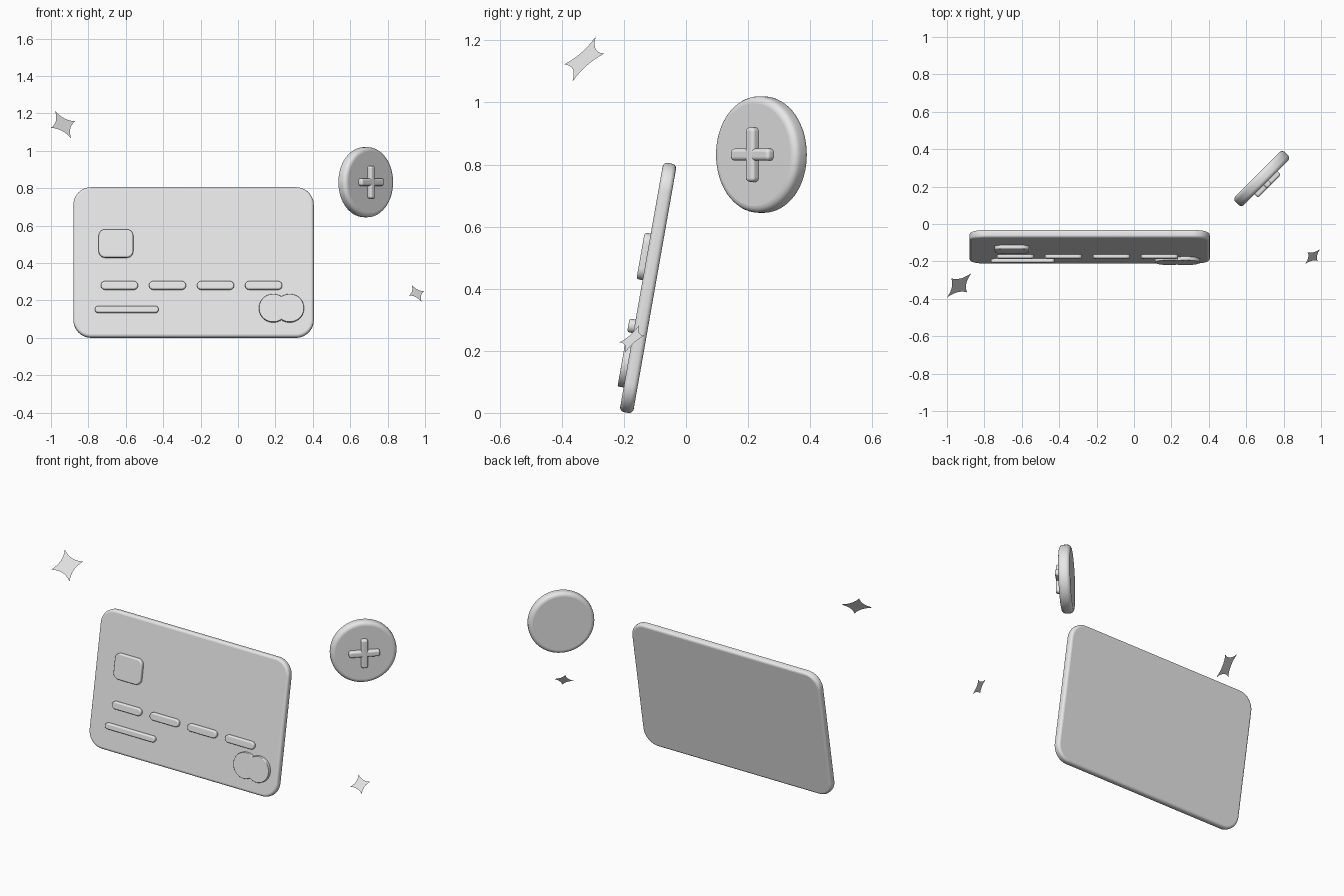
import bpy, bmesh, math
from mathutils import Matrix, Vector

if "Cube" in bpy.data.objects:
    bpy.data.objects.remove(bpy.data.objects["Cube"])

grey = bpy.data.materials.new("light_grey")
grey.diffuse_color = (0.8, 0.8, 0.8, 1)
grey.use_nodes = True
grey.node_tree.nodes["Principled BSDF"].inputs["Base Color"].default_value = grey.diffuse_color


def finish(name, bm, matrix):
    mesh = bpy.data.meshes.new(name)
    bm.normal_update()
    bm.to_mesh(mesh)
    bm.free()
    mesh.materials.append(grey)
    ob = bpy.data.objects.new(name, mesh)
    ob.matrix_world = matrix
    bpy.context.collection.objects.link(ob)
    return ob


def outline(w, h, r, seg):
    """Rounded rectangle, counter-clockwise; a circle when r is half the size."""
    pts = []
    for k, (sx, sy) in enumerate([(1, 1), (-1, 1), (-1, -1), (1, -1)]):
        for i in range(seg + 1):
            a = math.pi / 2 * (k + i / seg)
            pts.append((sx * (w / 2 - r) + r * math.cos(a),
                        sy * (h / 2 - r) + r * math.sin(a)))
    return pts


def slab(name, frame, w, h, r, z0, z1, edge, x=0, y=0, seg=12, steps=5):
    """Plate from z0 to z1 with rounded corners and softly rounded rims."""
    r = min(r, min(w, h) / 2 - 0.0005)
    layers = []
    for i in range(steps + 1):
        a = math.pi / 2 * i / steps
        layers.append((edge * (1 - math.sin(a)), z0 + edge * (1 - math.cos(a))))
    layers += [(ins, z0 + z1 - z) for ins, z in reversed(layers)]
    bm = bmesh.new()
    rings = []
    for ins, z in layers:
        pts = outline(w - 2 * ins, h - 2 * ins, max(r - ins, 0.0004), seg)
        rings.append([bm.verts.new((x + px, y + py, z)) for px, py in pts])
    n = len(rings[0])
    for lo, hi in zip(rings, rings[1:]):
        for i in range(n):
            j = (i + 1) % n
            bm.faces.new((lo[i], lo[j], hi[j], hi[i])).smooth = True
    bm.faces.new(rings[0][::-1])
    bm.faces.new(rings[-1])
    return finish(name, bm, frame)


# Card, leaning back ten degrees
CX, CY, CZ = -0.2375, -0.122, 0.4025
card = Matrix.Translation((CX, CY, CZ)) @ Matrix.Rotation(math.radians(80), 4, 'X')
slab("card", card, 1.285, 0.815, 0.095, -0.022, 0.022, 0.015)


def on_card(name, x0, x1, z0, z1, r, top=0.042, edge=0.008):
    """Raised detail on the card front, placed by its x and z limits."""
    c = math.cos(math.radians(10))
    slab(name, card, x1 - x0, (z1 - z0) / c, r, 0.01, top, edge,
         x=(x0 + x1) / 2 - CX, y=((z0 + z1) / 2 - CZ - 0.006) / c)


on_card("chip", -0.745, -0.56, 0.43, 0.58, 0.035)
for i in range(4):
    x = -0.733 + 0.257 * i
    on_card(f"number_bar_{i + 1}", x, x + 0.198, 0.259, 0.303, 0.022)
on_card("name_bar", -0.765, -0.425, 0.135, 0.17, 0.0175)
on_card("left_disc", 0.112, 0.265, 0.084, 0.234, 0.1, top=0.0415, edge=0.004)
on_card("right_disc", 0.2, 0.353, 0.084, 0.234, 0.1, edge=0.004)

# Coin turned to the front right, with a raised plus
coin = (Matrix.Translation((0.683, 0.243, 0.832))
        @ Matrix.Rotation(math.radians(45), 4, 'Z')
        @ Matrix.Rotation(math.radians(90), 4, 'X'))
slab("coin", coin, 0.375, 0.375, 0.1875, -0.0325, 0.0325, 0.022, seg=16)
slab("plus_upright", coin, 0.038, 0.175, 0.013, 0.02, 0.058, 0.011)
slab("plus_crossbar", coin, 0.175, 0.038, 0.013, 0.02, 0.0575, 0.011)


# Flat four-pointed sparkles with concave sides
def sparkle(name, centre, size):
    u = Vector((-0.0425, 0.0375, 0.0725)) * size
    v = Vector((0.065, 0.065, 0.0175)) * size
    tips = [u, -v, -u, v]
    bm = bmesh.new()
    ring = []
    for k in range(4):
        a, b = tips[k], tips[(k + 1) % 4]
        for i in range(8):
            t = i / 8
            p = a * (1 - t) ** 2 + (a + b) * 0.22 * 2 * t * (1 - t) + b * t * t
            ring.append(bm.verts.new(p))
    mid = bm.verts.new((0, 0, 0))
    for i in range(len(ring)):
        bm.faces.new((mid, ring[i], ring[(i + 1) % len(ring)]))
    finish(name, bm, Matrix.Translation(centre))


sparkle("large_sparkle", (-0.935, -0.328, 1.14), 1.0)
sparkle("small_sparkle", (0.955, -0.174, 0.238), 0.62)
